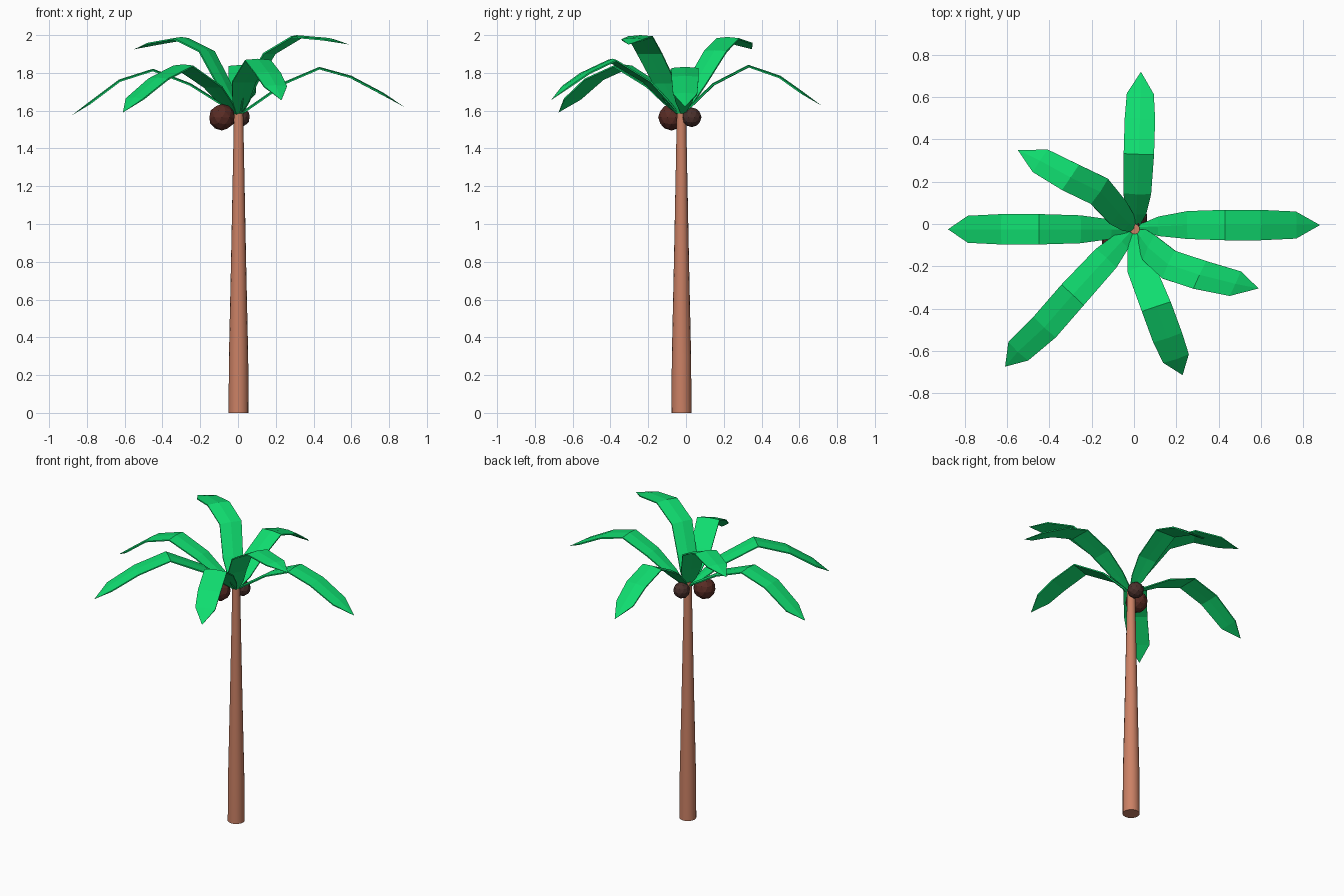
import bpy, bmesh, math
from mathutils import Vector

if "Cube" in bpy.data.objects:
    bpy.data.objects.remove(bpy.data.objects["Cube"])


def material(name, rgb):
    m = bpy.data.materials.new(name)
    m.diffuse_color = (*rgb, 1)
    m.use_nodes = True
    m.node_tree.nodes["Principled BSDF"].inputs["Base Color"].default_value = m.diffuse_color
    return m


bark = material("bark", (0.60, 0.22, 0.13))
leaf = material("leaf", (0.005, 0.72, 0.16))
shell = material("shell", (0.10, 0.025, 0.018))
shell_dark = material("shell_dark", (0.07, 0.03, 0.025))


def mesh_object(name, bm, mat):
    bmesh.ops.recalc_face_normals(bm, faces=bm.faces)
    me = bpy.data.meshes.new(name)
    bm.to_mesh(me)
    bm.free()
    me.materials.append(mat)
    ob = bpy.data.objects.new(name, me)
    bpy.context.collection.objects.link(ob)
    return ob


# Trunk: tapered rings, capped at both ends
def trunk(sides=16):
    bm = bmesh.new()
    rings = []
    for z, r in [(0, 0.053), (0.3, 0.051), (0.8, 0.040), (1.3, 0.030), (1.61, 0.024)]:
        rings.append([bm.verts.new((0.003 + r * math.cos(a), -0.024 + r * math.sin(a), z))
                      for a in (2 * math.pi * i / sides for i in range(sides))])
    for lo, hi in zip(rings, rings[1:]):
        for i in range(sides):
            j = (i + 1) % sides
            bm.faces.new((lo[i], lo[j], hi[j], hi[i])).smooth = True
    bm.faces.new(rings[0][::-1])
    bm.faces.new(rings[-1])
    mesh_object("trunk", bm, bark)


# Frond: thin arched blade swept along its midrib, pointed at the tip
HALF_WIDTHS = [0.012, 0.046, 0.066, 0.072, 0.072, 0.064]
THICK = 0.013


def frond(name, path):
    pts = [Vector(p) for p in path]
    pts.insert(1, pts[0].lerp(pts[1], 0.4))
    along = pts[-1] - pts[0]
    side = Vector((-along.y, along.x, 0)).normalized()
    bm = bmesh.new()
    rings = []
    for i, w in enumerate(HALF_WIDTHS):
        t = (pts[i + 1] - pts[max(i - 1, 0)]).normalized()
        up = t.cross(side).normalized()
        if up.z < 0:
            up.negate()
        c = pts[i]
        ring = [c - side * w - up * 0.006, c, c + side * w - up * 0.006,
                c + side * w - up * (0.006 + THICK * 0.6), c - up * THICK,
                c - side * w - up * (0.006 + THICK * 0.6)]
        rings.append([bm.verts.new(v) for v in ring])
    for a, b in zip(rings, rings[1:]):
        for i in range(6):
            j = (i + 1) % 6
            bm.faces.new((a[i], a[j], b[j], b[i]))
    tip = bm.verts.new(pts[-1])
    for i in range(6):
        bm.faces.new((rings[-1][i], rings[-1][(i + 1) % 6], tip))
    bm.faces.new(rings[0][::-1])
    mesh_object(name, bm, leaf)


trunk()
frond("frond_right", [(0.02, -0.015, 1.595), (0.25, -0.005, 1.755), (0.43, -0.005, 1.832),
                      (0.60, -0.005, 1.785), (0.77, -0.005, 1.695), (0.88, -0.005, 1.62)])
frond("frond_left", [(-0.01, -0.025, 1.595), (-0.25, -0.025, 1.745), (-0.45, -0.025, 1.822),
                     (-0.63, -0.025, 1.765), (-0.79, -0.025, 1.645), (-0.88, -0.025, 1.575)])
frond("frond_back", [(0.01, -0.02, 1.59), (0.015, 0.14, 1.745), (0.023, 0.33, 1.843),
                     (0.028, 0.50, 1.785), (0.030, 0.62, 1.70), (0.033, 0.72, 1.625)])
frond("frond_back_left", [(0.01, -0.03, 1.59), (-0.07, 0.05, 1.75), (-0.16, 0.152, 1.92),
                          (-0.30, 0.22, 1.99), (-0.445, 0.30, 1.965), (-0.55, 0.35, 1.925)])
frond("frond_front_left", [(-0.01, -0.03, 1.59), (-0.13, -0.16, 1.735), (-0.29, -0.335, 1.845),
                           (-0.425, -0.49, 1.775), (-0.55, -0.605, 1.67), (-0.61, -0.675, 1.59)])
frond("frond_front", [(0.0, -0.035, 1.59), (0.03, -0.20, 1.76), (0.105, -0.39, 1.875),
                      (0.16, -0.54, 1.805), (0.20, -0.64, 1.735), (0.23, -0.715, 1.655)])
frond("frond_front_right", [(0.01, -0.035, 1.59), (0.065, -0.11, 1.75), (0.16, -0.19, 1.91),
                            (0.31, -0.24, 2.0), (0.48, -0.283, 1.985), (0.59, -0.305, 1.95)])

# Coconuts: faceted balls under the crown
for name, pos, r, mat in [("large_coconut", (-0.085, -0.077, 1.565), 0.070, shell),
                          ("small_coconut", (0.012, 0.030, 1.565), 0.052, shell_dark)]:
    bm = bmesh.new()
    bmesh.ops.create_icosphere(bm, subdivisions=2, radius=r)
    bmesh.ops.translate(bm, verts=bm.verts, vec=pos)
    mesh_object(name, bm, mat)
